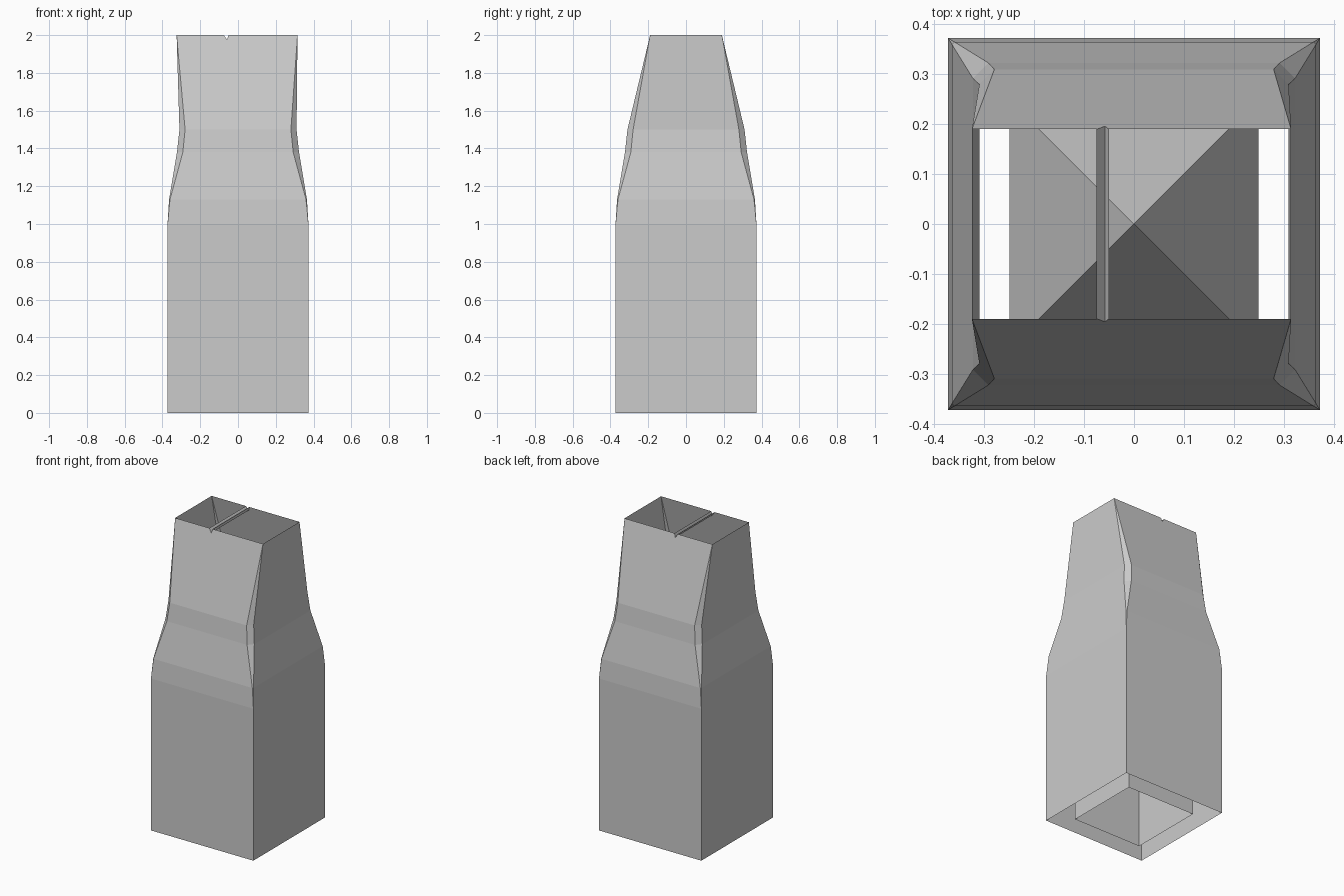
import bpy

cube = bpy.data.objects.get("Cube")
if cube:
    bpy.data.objects.remove(cube, do_unlink=True)

grey = bpy.data.materials.new("plain grey")
grey.use_nodes = True
grey.diffuse_color = (0.6, 0.6, 0.6, 1)
grey.node_tree.nodes["Principled BSDF"].inputs["Base Color"].default_value = (0.6, 0.6, 0.6, 1)


def make_object(name, verts, faces):
    mesh = bpy.data.meshes.new(name)
    mesh.from_pydata(verts, [], faces)
    mesh.materials.append(grey)
    obj = bpy.data.objects.new(name, mesh)
    bpy.context.collection.objects.link(obj)
    return obj


def square(h, z):
    return [(-h, -h, z), (h, -h, z), (h, h, z), (-h, h, z)]


def chamfered(h, c, z):
    """Square ring of half width h whose corners are cut back to c."""
    return [(-c, -h, z), (c, -h, z), (h, -c, z), (h, c, z),
            (c, h, z), (-c, h, z), (-h, c, z), (-h, -c, z)]


# Outer shell: open box, shoulder with chamfered corners, narrowing neck
base, step = square(0.373, 0), square(0.373, 1.0)
rings = [chamfered(0.365, 0.36, 1.13), chamfered(0.323, 0.292, 1.38),
         chamfered(0.31, 0.28, 1.5)]
left, right, depth, top = -0.325, 0.315, 0.19, 2.0
groove = [(-0.075, top), (-0.058, top - 0.025), (-0.05, top)]
rim = [(left, -depth, top), (right, -depth, top), (right, depth, top), (left, depth, top)]
verts = base + step + sum(rings, []) + rim
faces = [(i, (i + 1) % 4, 4 + (i + 1) % 4, 4 + i) for i in range(4)]


def ring_to_corners(ring, corner, upward):
    """Join an eight point ring to four corner points, flat sides and corner triangles."""
    for i in range(4):
        a, b, nxt = ring + 2 * i, ring + 2 * i + 1, ring + (2 * i + 2) % 8
        p, q = corner + i, corner + (i + 1) % 4
        faces.append((a, b, q, p) if upward else (p, q, b, a))
        faces.append((b, nxt, q) if upward else (q, nxt, b))


ring_to_corners(8, 4, False)
for r in (8, 16):
    faces += [(r + i, r + (i + 1) % 8, r + 8 + (i + 1) % 8, r + 8 + i) for i in range(8)]
ring_to_corners(24, 32, True)

# Cut the small notch into the front and back rims
for i, face in enumerate(faces):
    if 32 in face and 33 in face or 34 in face and 35 in face:
        front = 33 in face
        y = -depth if front else depth
        start = len(verts)
        verts += [(x, y + (0.006 if z < top else 0) * (-1 if front else 1), z) for x, z in groove]
        cut = [start, start + 1, start + 2]
        faces[i] = (face[0], face[1], face[2], *(reversed(cut) if front else cut), face[3])
make_object("outer_shell", verts, faces)

# Thin gutter lying in the notches across the mouth
verts = [(x, y + (0.006 if z < top else 0) * (1 if y > 0 else -1), z)
         for y in (-depth, depth) for x, z in groove]
make_object("rim_gutter", verts, [(0, 1, 4, 3), (1, 2, 5, 4)])

# Inner block: open-bottomed box with a pyramid roof
verts = square(0.25, 0) + square(0.25, 1.0) + [(0, 0, 1.5)]
faces = [(i, (i + 1) % 4, 4 + (i + 1) % 4, 4 + i) for i in range(4)]
faces += [(4 + i, 4 + (i + 1) % 4, 8) for i in range(4)]
make_object("inner_block", verts, faces)
